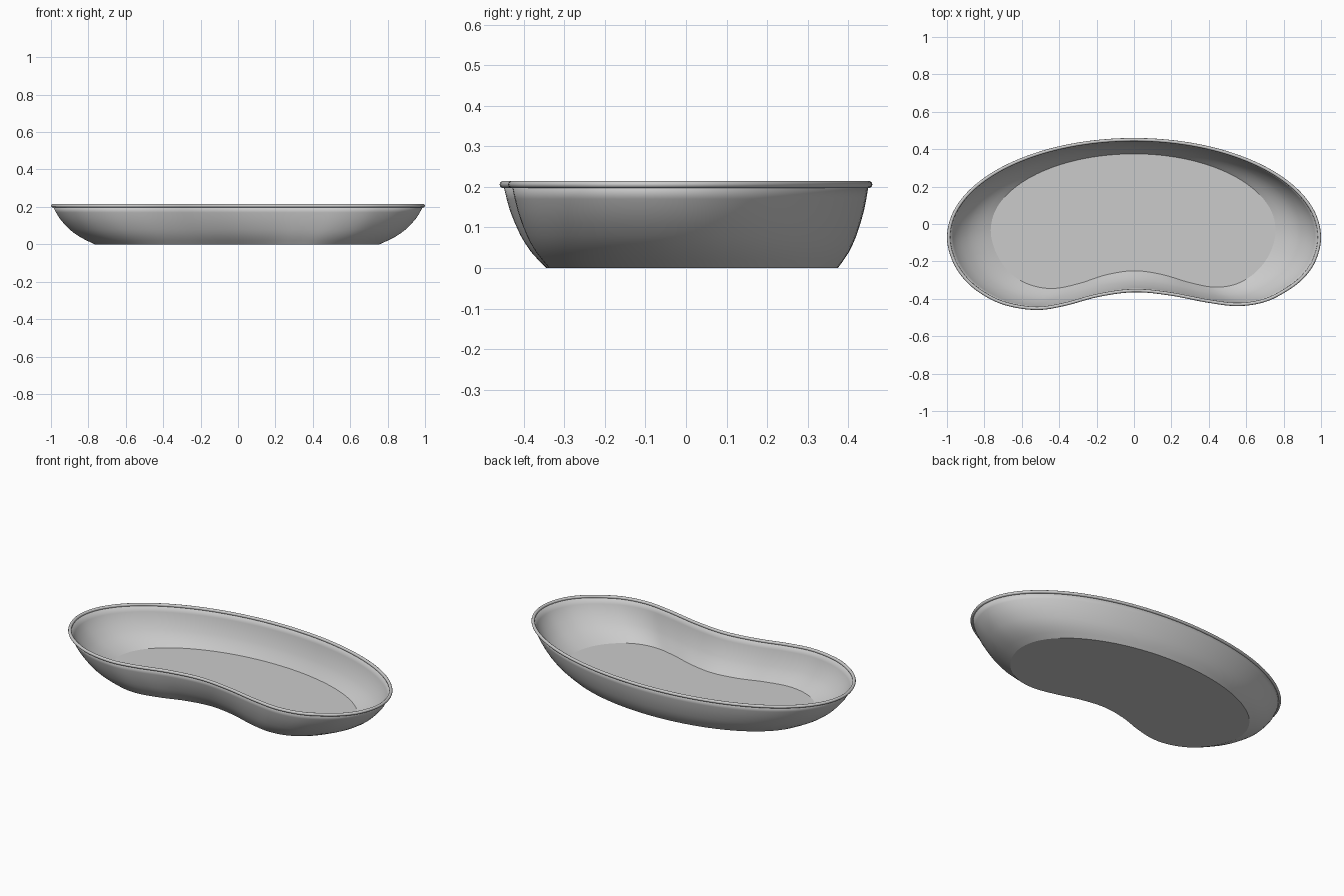
import bpy, bmesh, math
from mathutils import Vector

if "Cube" in bpy.data.objects:
    bpy.data.objects.remove(bpy.data.objects["Cube"])

# Matching control points, clockwise from the top centre
def upper(a, b, cy, angles):
    return [(a * math.sin(math.radians(d)), cy + b * math.cos(math.radians(d))) for d in angles]

RIGHT, LEFT = [0, 15, 30, 45, 60, 75, 90], [-90, -75, -60, -45, -30, -15]
rim_pts = (upper(1.0, 0.53, -0.07, RIGHT)
           + [(0.97, -0.2), (0.9, -0.297), (0.8, -0.37), (0.69, -0.42), (0.55, -0.439), (0.39, -0.42), (0.19, -0.382),
              (0, -0.365),
              (-0.19, -0.39), (-0.37, -0.438), (-0.52, -0.46), (-0.68, -0.437), (-0.8, -0.384), (-0.9, -0.305), (-0.97, -0.2)]
           + upper(1.0, 0.53, -0.07, LEFT))
floor_pts = (upper(0.757, 0.405, -0.03, RIGHT)
             + [(0.738, -0.13), (0.69, -0.215), (0.62, -0.282), (0.53, -0.326), (0.42, -0.337), (0.29, -0.311), (0.15, -0.27),
                (0, -0.25),
                (-0.15, -0.272), (-0.29, -0.317), (-0.42, -0.344), (-0.53, -0.333), (-0.63, -0.288), (-0.7, -0.218), (-0.747, -0.13)]
             + upper(0.766, 0.405, -0.03, LEFT))

def smooth_loop(pts, sub=6):
    """Closed Catmull-Rom curve."""
    p = [Vector(q) for q in pts]
    n, out = len(p), []
    for i in range(n):
        a, b, c, d = p[i - 1], p[i], p[(i + 1) % n], p[(i + 2) % n]
        for k in range(sub):
            t = k / sub
            out.append(0.5 * (2 * b + (c - a) * t + (2 * a - 5 * b + 4 * c - d) * t * t
                              + (3 * b - a - 3 * c + d) * t ** 3))
    return out

def inset(loop, dist):
    n, out = len(loop), []
    for i in range(n):
        t = (loop[(i + 1) % n] - loop[i - 1]).normalized()
        out.append(loop[i] + Vector((t.y, -t.x)) * dist)
    return out

R = 0.009                       # bead radius
rim = smooth_loop(rim_pts)
base = smooth_loop(floor_pts)
wall_top = inset(rim, R)

steel = bpy.data.materials.new("grey metal")
steel.diffuse_color = (0.6, 0.6, 0.6, 1)
steel.use_nodes = True
steel.node_tree.nodes["Principled BSDF"].inputs["Base Color"].default_value = steel.diffuse_color

def make(name, rings, caps=False, closed=False):
    bm = bmesh.new()
    vs = [[bm.verts.new((p.x, p.y, z)) for p in loop] for loop, z in rings]
    pairs = list(zip(vs, vs[1:])) + ([(vs[-1], vs[0])] if closed else [])
    for a, b in pairs:
        n = len(a)
        for i in range(n):
            bm.faces.new((a[i], a[(i + 1) % n], b[(i + 1) % n], b[i]))
    for f in bm.faces:
        f.smooth = True
    if caps:
        for ring in (vs[0], vs[-1]):
            f = bm.faces.new(ring)
            for e in f.edges:
                e.smooth = False
    bmesh.ops.recalc_face_normals(bm, faces=bm.faces)
    me = bpy.data.meshes.new(name)
    bm.to_mesh(me)
    bm.free()
    me.materials.append(steel)
    ob = bpy.data.objects.new(name, me)
    bpy.context.collection.objects.link(ob)
    return ob

# Curved dish wall: outside going up, inside coming down
profile = [(0, 0), (0.02, 0.19), (0.04, 0.36), (0.06, 0.49), (0.08, 0.6),
           (0.11, 0.73), (0.14, 0.84), (0.17, 0.92), (0.206, 1.0)]
def blend(t):
    return [a.lerp(b, t) for a, b in zip(base, wall_top)]

outer = [(blend(t), z) for z, t in profile]
inner = [(inset(blend(t), 0.005 * min(1, t * 3)), z + 0.007 * (1 - t)) for z, t in reversed(profile)]
make("dish_body", outer + inner, caps=True)

# Rolled bead round the lip
bead = []
for k in range(10):
    a = 2 * math.pi * k / 10
    bead.append((inset(rim, R - R * math.cos(a)), 0.206 + R * math.sin(a)))
make("rolled_rim", bead, closed=True)
